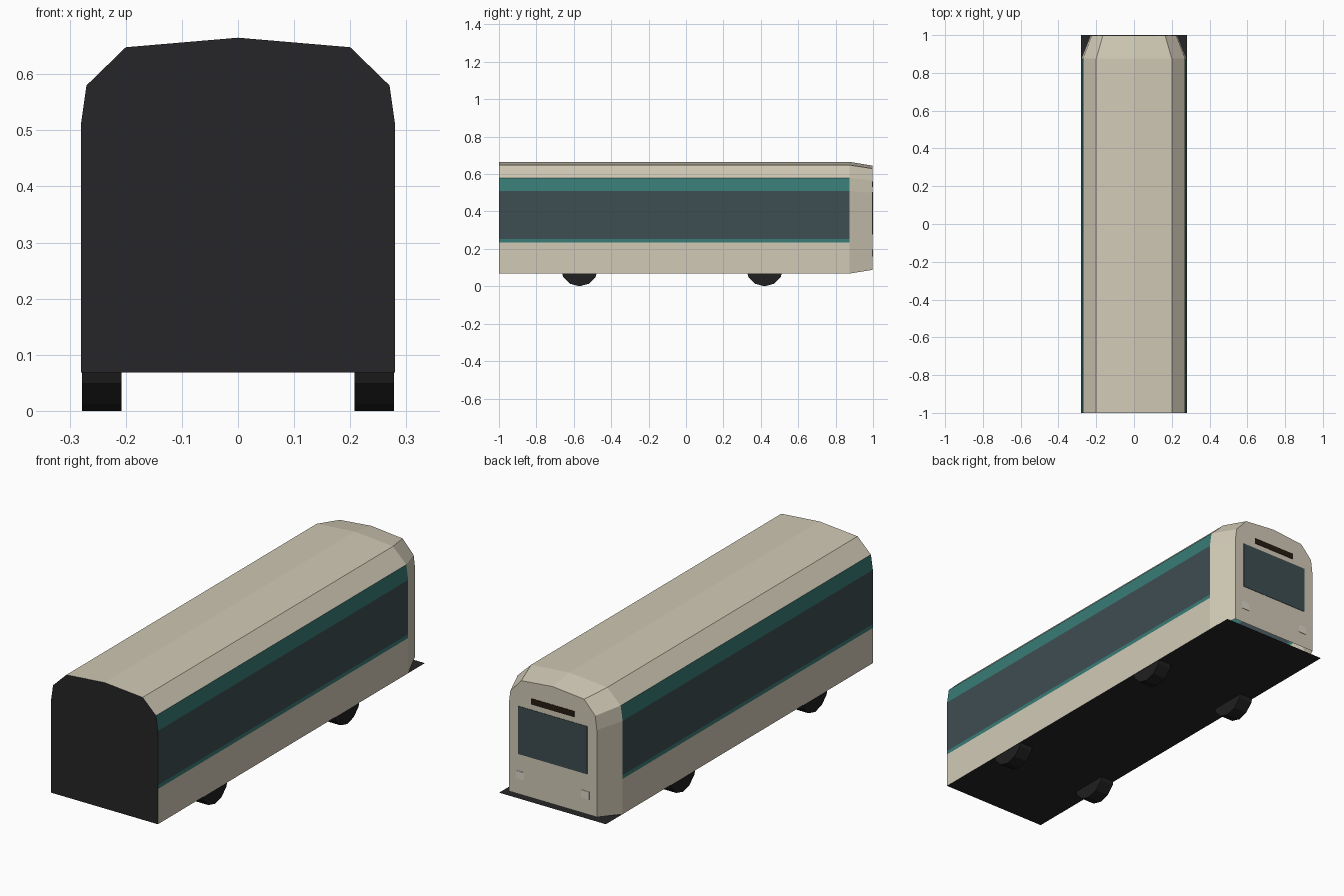
import bpy
import math

if "Cube" in bpy.data.objects:
    bpy.data.objects.remove(bpy.data.objects["Cube"])

# Materials
def mat(name, r, g, b):
    m = bpy.data.materials.new(name)
    m.diffuse_color = (r, g, b, 1)
    m.use_nodes = True
    m.node_tree.nodes["Principled BSDF"].inputs["Base Color"].default_value = m.diffuse_color
    return m

CREAM = mat("cream", 0.64, 0.59, 0.47)
TEAL = mat("teal", 0.04, 0.20, 0.18)
GLASS = mat("glass", 0.048, 0.075, 0.085)
DARK = mat("dark", 0.019, 0.019, 0.021)
RUBBER = mat("rubber", 0.014, 0.014, 0.014)
SIGN = mat("sign", 0.02, 0.012, 0.006)
LAMP = mat("lamp", 0.70, 0.67, 0.58)

def make(name, verts, faces, mats, indices=None):
    me = bpy.data.meshes.new(name)
    me.from_pydata(verts, [], faces)
    for m in mats:
        me.materials.append(m)
    if indices:
        for p, i in zip(me.polygons, indices):
            p.material_index = i
    ob = bpy.data.objects.new(name, me)
    bpy.context.collection.objects.link(ob)
    return ob

def loft(ring_a, ring_b):
    n = len(ring_a)
    faces = [(i, n + i, n + i + 1, i + 1) for i in range(n - 1)]
    return ring_a + ring_b, faces

def panel(name, x0, x1, z0, z1, material):
    # thin box standing just proud of the cab face
    bpy.ops.mesh.primitive_cube_add(size=1, location=((x0 + x1) / 2, CAB_Y, (z0 + z1) / 2))
    ob = bpy.context.object
    ob.name = name
    ob.scale = (x1 - x0, 2 * (1 - CAB_Y), z1 - z0)
    ob.data.materials.append(material)

BACK, SHOULDER, CAB_Y, BASE = -1.0, 0.875, 0.998, 0.068

# Cross-section, right sill over the roof to left sill
half = [(0.28, BASE), (0.28, 0.235), (0.28, 0.253), (0.28, 0.51),
        (0.27, 0.58), (0.2, 0.648)]
profile = half + [(0, 0.665)] + [(-x, z) for x, z in reversed(half)]

def ring(y, sx=1.0, sz=1.0, mid=0.3665):
    return [(x * sx, y, mid + (z - mid) * sz) for x, z in profile]

# Body shell with coloured side bands
verts, faces = loft(ring(BACK), ring(SHOULDER))
bands = [0, 1, 2, 1, 0, 0]
make("body_shell", verts, faces, [CREAM, TEAL, GLASS], bands + bands[::-1])

# Tapered cab with flat end face
verts, faces = loft(ring(SHOULDER), ring(CAB_Y, 0.825, 0.933))
n = len(profile)
faces.append(tuple(reversed(range(n, 2 * n))))
make("cab_end", verts, faces, [CREAM])

# Plain dark wall at the coupling end
make("end_wall", ring(BACK), [tuple(range(n))], [DARK])

# Flat floor running the full length
make("floor", [(-0.28, -1, BASE), (-0.28, 1, BASE), (0.28, 1, BASE), (0.28, -1, BASE)],
     [(0, 1, 2, 3)], [DARK])

# Cab details
panel("windscreen", -0.181, 0.181, 0.278, 0.505, GLASS)
panel("destination_panel", -0.113, 0.113, 0.531, 0.559, SIGN)
for side, s in (("left", -1), ("right", 1)):
    xs = sorted((s * 0.15, s * 0.192))
    panel("headlamp_" + side, xs[0], xs[1], 0.16, 0.197, LAMP)

# Wheels
for end, y in (("front", -0.57), ("rear", 0.42)):
    for side, s in (("left", -1), ("right", 1)):
        bpy.ops.mesh.primitive_cylinder_add(vertices=12, radius=0.1, depth=0.07,
                                            location=(s * 0.243, y, 0.1),
                                            rotation=(0, math.pi / 2, 0))
        wheel = bpy.context.object
        wheel.name = f"wheel_{end}_{side}"
        wheel.data.materials.append(RUBBER)
